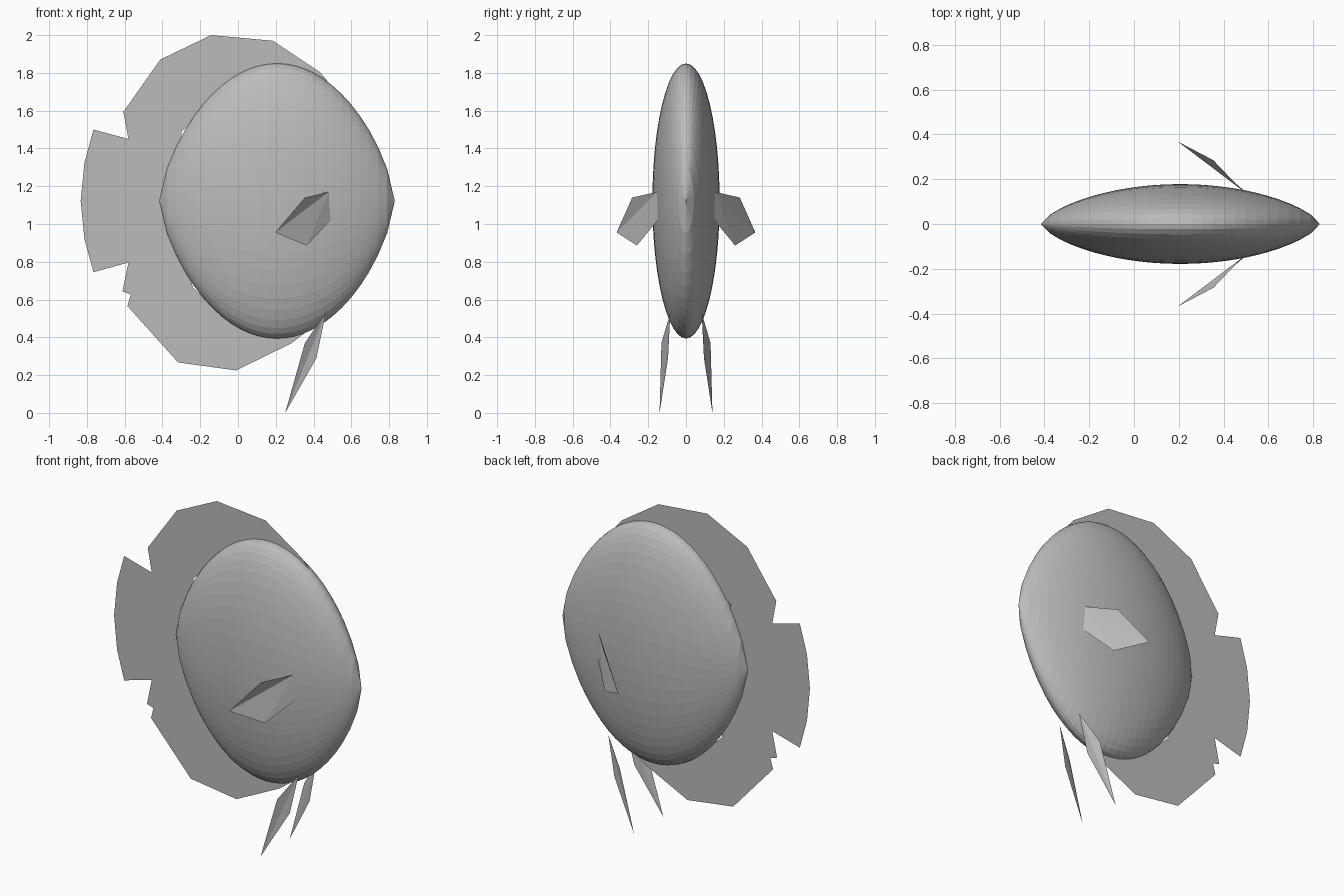
import bpy, bmesh
from math import cos, sin, tau

cube = bpy.data.objects.get("Cube")
if cube:
    bpy.data.objects.remove(cube)

grey = bpy.data.materials.new("fish grey")
grey.use_nodes = True
COLOUR = (0.5, 0.5, 0.5, 1)
grey.diffuse_color = COLOUR
grey.node_tree.nodes["Principled BSDF"].inputs["Base Color"].default_value = COLOUR


def make(name, verts, faces):
    mesh = bpy.data.meshes.new(name)
    mesh.from_pydata(verts, [], faces)
    mesh.materials.append(grey)
    obj = bpy.data.objects.new(name, mesh)
    bpy.context.collection.objects.link(obj)
    return obj


# Body: flattened spindle made of rings along x, with blunt conical ends
MID_X, MID_Z, LENGTH, HEIGHT, WIDTH = 0.207, 1.122, 0.623, 0.728, 0.178
SIDES, RINGS = 48, 25
verts, faces = [], []
for i in range(RINGS):
    u = 0.936 * (2 * i / (RINGS - 1) - 1)
    r = (1 - u * u) ** 0.7
    for j in range(SIDES):
        a = tau * j / SIDES
        verts.append((MID_X + LENGTH * u, WIDTH * r * sin(a), MID_Z + HEIGHT * r * cos(a)))
tail_tip = len(verts)
verts += [(MID_X - LENGTH, 0, MID_Z), (MID_X + LENGTH, 0, MID_Z)]
last = (RINGS - 1) * SIDES
for j in range(SIDES):
    k = (j + 1) % SIDES
    faces.append((tail_tip, k, j))
    faces.append((tail_tip + 1, last + j, last + k))
    for i in range(RINGS - 1):
        a, b = i * SIDES, (i + 1) * SIDES
        faces.append((a + j, a + k, b + k, b + j))
body = make("body", verts, faces)
bm = bmesh.new()
bm.from_mesh(body.data)
bmesh.ops.recalc_face_normals(bm, faces=bm.faces)
bm.to_mesh(body.data)
bm.free()


# Flat fins in the middle plane, outlined in x and z
def flat_fin(name, outline):
    make(name, [(x, 0, z) for x, z in outline], [tuple(range(len(outline)))])


flat_fin("dorsal_fin", [
    (-.58, 1.45), (-.607, 1.595), (-.595, 1.61), (-.412, 1.87), (-.143, 2), (.185, 1.97),
    (.433, 1.805), (.475, 1.755), (.2, 1.6), (-.25, 1.53), (-.3, 1.49), (-.3, 1.25)])
flat_fin("tail_fin", [
    (-.58, 1.45), (-.765, 1.5), (-.813, 1.325), (-.833, 1.122), (-.813, .92),
    (-.765, .745), (-.58, .796), (-.3, 1), (-.3, 1.25)])
flat_fin("anal_fin", [
    (-.58, .796), (-.612, .643), (-.568, .628), (-.585, .565), (-.317, .267), (-.01, .225),
    (.28, .367), (.35, .42), (.2, .6), (-.19, .62), (-.24, .665), (-.3, 1)])


# Paired fins, folded along creases that fan out from the root
def paired_fin(name, points):
    fan = [(0, i, i + 1) for i in range(1, len(points) - 1)]
    for side, s in (("right", 1), ("left", -1)):
        make(f"{side}_{name}", [(x, s * y, z) for x, y, z in points], fan)


paired_fin("pectoral_fin", [
    (.48, -.153, 1.17), (.354, -.285, 1.14), (.197, -.367, .955),
    (.364, -.26, .886), (.49, -.15, 1.02)])
paired_fin("pelvic_fin", [
    (.465, -.083, .53), (.354, -.13, .37), (.25, -.14, 0), (.415, -.095, .29)])
